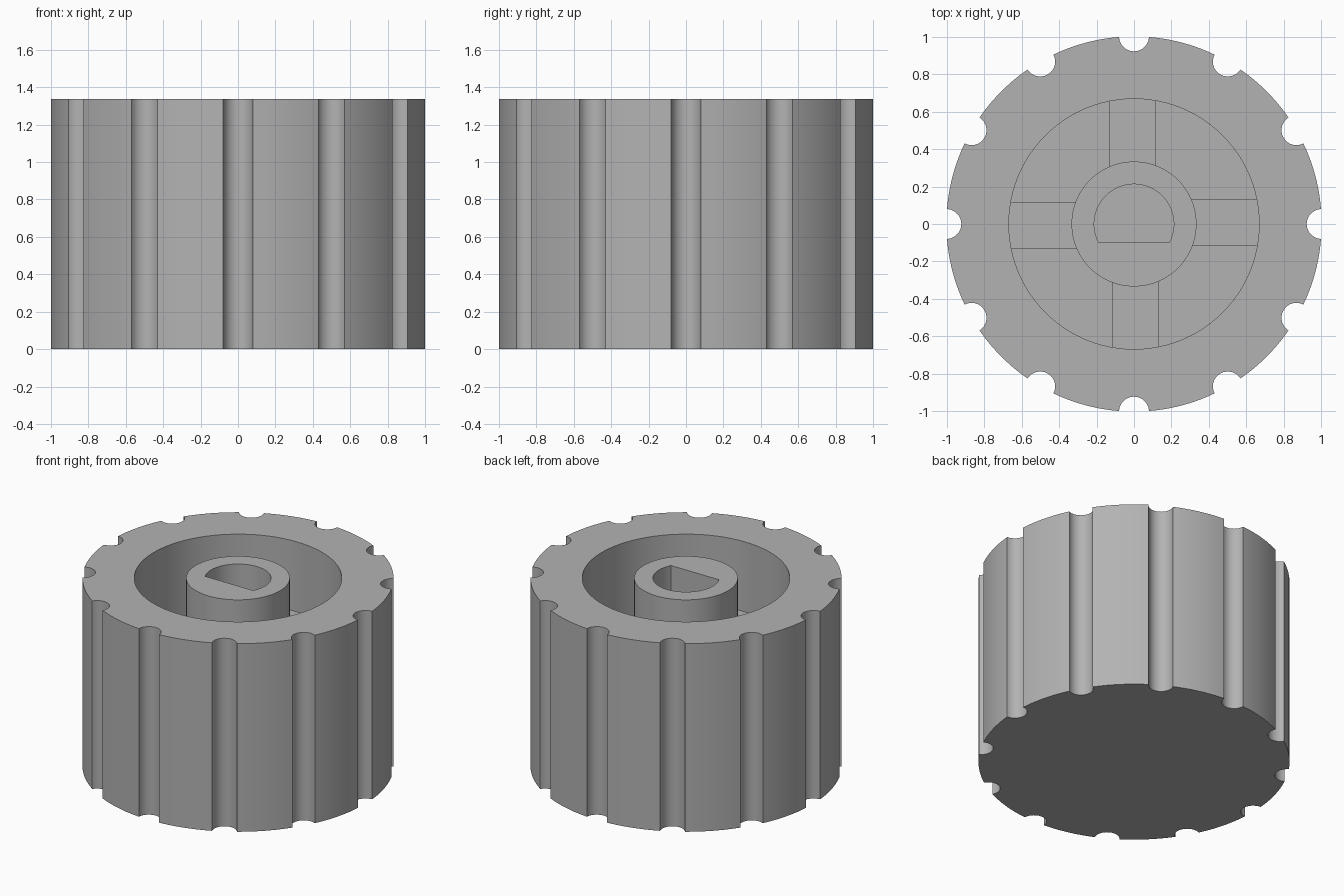
import bpy, bmesh
from math import sin, cos, pi, atan2, asin, sqrt, radians

if "Cube" in bpy.data.objects:
    bpy.data.objects.remove(bpy.data.objects["Cube"])

RADIUS, HEIGHT, FLOOR = 1.003, 1.338, 0.17
RECESS, BOSS, BORE, FLAT = 0.669, 0.334, 0.213, -0.1
GROOVES, GROOVE_R = 12, 0.08

gray = bpy.data.materials.new("light gray plastic")
gray.use_nodes = True
gray.diffuse_color = (0.45, 0.45, 0.45, 1)
gray.node_tree.nodes["Principled BSDF"].inputs["Base Color"].default_value = gray.diffuse_color


def arc(radius, start, end, steps, cx=0, cy=0):
    return [(cx + radius * cos(start + (end - start) * i / steps),
             cy + radius * sin(start + (end - start) * i / steps)) for i in range(steps + 1)]


def circle(radius, steps=96):
    return arc(radius, 0, 2 * pi, steps)[:-1]


def grooved_outline():
    half = 2 * asin(GROOVE_R / RADIUS / 2)   # angle from groove centre to its lip
    turn = pi / 2 + half / 2                 # direction of the lip from the groove centre
    points = []
    for i in range(GROOVES):
        a = 2 * pi * i / GROOVES
        points += arc(GROOVE_R, a - turn, a - 2 * pi + turn, 16, RADIUS * cos(a), RADIUS * sin(a))
        points += arc(RADIUS, a + half, a + 2 * pi / GROOVES - half, 10)[1:-1]
    return points


def finish(name, bm):
    bmesh.ops.recalc_face_normals(bm, faces=bm.faces)
    mesh = bpy.data.meshes.new(name)
    bm.to_mesh(mesh)
    bm.free()
    mesh.materials.append(gray)
    obj = bpy.data.objects.new(name, mesh)
    bpy.context.collection.objects.link(obj)
    bpy.ops.object.select_all(action="DESELECT")
    obj.select_set(True)
    bpy.context.view_layer.objects.active = obj
    bpy.ops.object.shade_smooth_by_angle(angle=radians(30))


def hollow(name, outer, inner, bottom, floor, capped):
    """Upright wall between two outlines, with optional underside and inner floor."""
    bm = bmesh.new()
    rim = []
    for outline, low in ((outer, bottom), (inner, floor)):
        lower = [bm.verts.new((x, y, low)) for x, y in outline]
        upper = [bm.verts.new((x, y, HEIGHT)) for x, y in outline]
        for i in range(len(outline)):
            bm.faces.new((lower[i - 1], lower[i], upper[i], upper[i - 1]))
            rim.append(bm.edges.get((upper[i - 1], upper[i])))
        if capped:
            bm.faces.new(lower)
    bmesh.ops.triangle_fill(bm, edges=rim, use_beauty=True)
    finish(name, bm)


# Grooved cup with a closed underside
hollow("knob_body", grooved_outline(), circle(RECESS), 0, FLOOR, True)

# Central boss with a D-shaped bore
corner = atan2(FLAT, sqrt(BORE ** 2 - FLAT ** 2))
hollow("shaft_boss", circle(BOSS), arc(BORE, corner, pi - corner, 48), FLOOR, FLOOR, False)

# Four ribs joining the boss to the wall, each slightly off the radial line
RIB_TOP = 0.84
for i, side in enumerate(("left", "back", "right", "front")):
    a = i * pi / 2
    bm = bmesh.new()
    bmesh.ops.create_cube(bm, size=1)
    for v in bm.verts:
        r = 0.485 + 0.39 * v.co.x
        t = 0.01 + 0.248 * v.co.y
        z = FLOOR + (RIB_TOP - FLOOR) * (v.co.z + 0.5)
        v.co = (r * cos(a) - t * sin(a), r * sin(a) + t * cos(a), z)
    finish(side + "_rib", bm)
